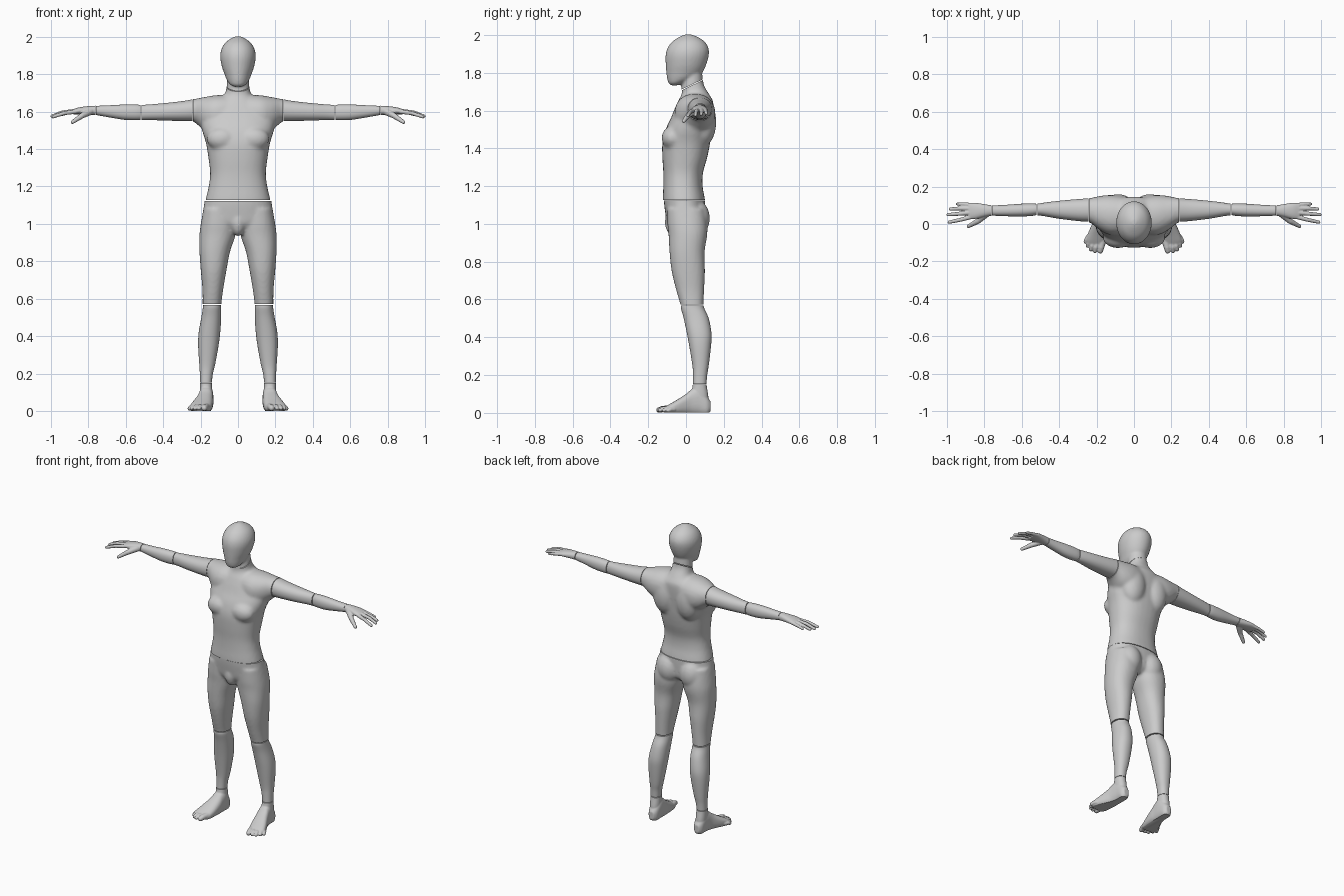
import bpy, bmesh, math
from mathutils import Vector, Matrix

grey = bpy.data.materials.new("light grey")
grey.diffuse_color = (0.6, 0.6, 0.6, 1)


def loft(axis, rings, n=2.2, seg=32, sub=4):
    """Closed tube along an axis; ring = (position, u0, u1, v0, v1) bounds."""
    order = {"x": (2, 0, 1), "y": (0, 2, 1), "z": (0, 1, 2)}[axis]  # slots in (u, v, t)

    def build(bm):
        P = [rings[0]] + list(rings) + [rings[-1]]
        fine = []
        for i in range(1, len(P) - 2):
            for k in range(sub):
                s = k / sub
                fine.append([0.5 * (2 * b + (c - a) * s + (2 * a - 5 * b + 4 * c - d) * s * s
                                    + (3 * b - a - 3 * c + d) * s ** 3)
                             for a, b, c, d in zip(*P[i - 1:i + 3])])
        fine.append(rings[-1])
        loops = []
        for t, u0, u1, v0, v1 in fine:
            loop = []
            for j in range(seg):
                a = math.tau * j / seg
                c, s = math.cos(a), math.sin(a)
                u = (u0 + u1) / 2 + (u1 - u0) / 2 * math.copysign(abs(c) ** (2 / n), c)
                v = (v0 + v1) / 2 + (v1 - v0) / 2 * math.copysign(abs(s) ** (2 / n), s)
                loop.append(bm.verts.new([(u, v, t)[o] for o in order]))
            loops.append(loop)
        for A, B in zip(loops, loops[1:]):
            for j in range(seg):
                bm.faces.new((A[j], A[(j + 1) % seg], B[(j + 1) % seg], B[j]))
        bm.faces.new(loops[0])
        bm.faces.new(loops[-1])
    return build


def blob(center, radii):
    def build(bm):
        m = Matrix.Translation(center) @ Matrix.Diagonal((*radii, 1))
        bmesh.ops.create_uvsphere(bm, u_segments=32, v_segments=20, radius=1, matrix=m)
    return build


def digit(r0, r1, *pts):
    """Tapered finger or toe through the points."""
    def build(bm):
        P = [Vector(p) for p in pts]
        R = [r0 + (r1 - r0) * i / (len(P) - 1) for i in range(len(P))]
        for p, r in zip(P, R):
            blob(p, (r, r, r))(bm)
        for a, b, ra, rb in zip(P, P[1:], R, R[1:]):
            d = b - a
            m = Matrix.Translation((a + b) / 2) @ d.to_track_quat("Z", "Y").to_matrix().to_4x4()
            bmesh.ops.create_cone(bm, cap_ends=True, segments=20, radius1=ra, radius2=rb,
                                  depth=d.length, matrix=m)
    return build


def finish(name, bm):
    bmesh.ops.recalc_face_normals(bm, faces=bm.faces)
    me = bpy.data.meshes.new(name)
    bm.to_mesh(me)
    me.materials.append(grey)
    ob = bpy.data.objects.new(name, me)
    bpy.context.collection.objects.link(ob)
    bpy.ops.object.select_all(action="DESELECT")
    ob.select_set(True)
    bpy.context.view_layer.objects.active = ob
    bpy.ops.object.shade_smooth_by_angle(angle=math.radians(45))


def part(name, shapes, center=False, voxel=0, smooth=4, cuts=()):
    """Blend shapes into one skin, trim at the seams; side parts are mirrored."""
    bm = bmesh.new()
    for s in shapes:
        s(bm)
    bmesh.ops.recalc_face_normals(bm, faces=bm.faces)
    if voxel:
        tmp = bpy.data.objects.new("tmp", bpy.data.meshes.new("tmp"))
        bm.to_mesh(tmp.data)
        bpy.context.collection.objects.link(tmp)
        if center:
            mi = tmp.modifiers.new("mirror", "MIRROR")
            mi.use_mirror_merge = False
        re = tmp.modifiers.new("skin", "REMESH")
        re.mode, re.voxel_size = "VOXEL", voxel
        sm = tmp.modifiers.new("soften", "SMOOTH")
        sm.factor, sm.iterations = 0.5, smooth
        dg = bpy.context.evaluated_depsgraph_get()
        bm.clear()
        bm.from_mesh(bpy.data.meshes.new_from_object(tmp.evaluated_get(dg)))
        bpy.data.objects.remove(tmp)
    for co, no in cuts:
        bmesh.ops.bisect_plane(bm, geom=bm.verts[:] + bm.edges[:] + bm.faces[:], dist=1e-5,
                               plane_co=co, plane_no=no, clear_outer=True)
        bmesh.ops.holes_fill(bm, edges=[e for e in bm.edges if e.is_boundary], sides=0)
    if center:
        finish(name, bm)
        return
    finish(name + "_left", bm)
    bmesh.ops.scale(bm, vec=(-1, 1, 1), verts=bm.verts)
    finish(name + "_right", bm)


def sym(*rows):
    return [(t, -w, w, y0, y1) for t, w, y0, y1 in rows]


# Head with upper neck
NECK, TILT = Vector((0, 0.035, 1.737)), Vector((0, -0.43, 0.9))
part("head", [
    loft("z", sym((1.733, .02, -.078, -.045), (1.745, .042, -.092, -.01), (1.77, .06, -.1, .05),
                  (1.8, .072, -.104, .085), (1.84, .086, -.107, .106), (1.89, .095, -.108, .12),
                  (1.93, .09, -.098, .119), (1.965, .071, -.072, .098), (1.99, .04, -.034, .06),
                  (2.003, .012, -.003, .025)), n=2),
    loft("z", sym((1.66, .062, -.03, .1), (1.73, .06, -.024, .09), (1.82, .056, -.02, .085)), n=2)],
    center=True, voxel=.007, cuts=[(NECK + TILT * .002, -TILT)])

# Torso with chest, back muscles and shoulders
part("torso", [
    loft("z", sym((1.07, .18, -.12, .105), (1.13, .173, -.123, .1), (1.2, .157, -.12, .088),
                  (1.27, .149, -.12, .09), (1.35, .158, -.125, .112), (1.43, .171, -.125, .128),
                  (1.5, .192, -.108, .136), (1.56, .198, -.08, .142), (1.61, .17, -.06, .145),
                  (1.65, .12, -.042, .143), (1.69, .073, -.022, .12), (1.74, .06, -.022, .093),
                  (1.8, .058, -.022, .09)), n=2.3),
    loft("x", [(.04, -.05, .145, 1.5, 1.69), (.12, -.06, .155, 1.48, 1.688),
               (.18, -.035, .15, 1.5, 1.678), (.24, .01, .138, 1.548, 1.667),
               (.29, .01, .138, 1.548, 1.667)]),
    blob((.085, -.072, 1.455), (.082, .057, .062)),
    blob((.085, .09, 1.54), (.085, .07, .13))],
    center=True, voxel=.01, smooth=6,
    cuts=[((0, 0, 1.127), (0, 0, -1)), ((.24, 0, 0), (1, 0, 0)), ((-.24, 0, 0), (-1, 0, 0)),
          (NECK - TILT * .002, TILT)])

# Hips and thighs
part("hips_and_thighs", [
    loft("z", sym((1.18, .176, -.117, .098), (1.12, .179, -.117, .1), (1.06, .188, -.11, .1),
                  (1.0, .185, -.098, .095), (.965, .12, -.07, .06))),
    loft("z", [(1.08, .02, .185, -.1, .1), (1.0, .008, .199, -.098, .112), (.94, .013, .206, -.092, .112),
               (.85, .043, .206, -.087, .098), (.75, .062, .199, -.076, .1), (.65, .079, .19, -.052, .096),
               (.57, .089, .189, -.029, .092), (.52, .089, .189, -.02, .092)]),
    blob((.083, .048, 1.03), (.08, .078, .1)),
    blob((0, -.062, 1.01), (.042, .05, .075))],
    center=True, voxel=.009, smooth=5,
    cuts=[((0, 0, 1.123), (0, 0, 1)), ((0, 0, .573), (0, 0, -1))])

# Lower legs
part("lower_leg", [loft("z", [
    (.152, .14, .203, .037, .108), (.2, .134, .204, .037, .112), (.25, .122, .207, .034, .12),
    (.35, .104, .213, .018, .132), (.42, .095, .21, .005, .135), (.5, .09, .196, -.012, .12),
    (.55, .09, .188, -.026, .098), (.567, .092, .186, -.027, .093)])])

# Feet with five toes
part("foot", [
    loft("y", [(-.112, .155, .248, .0, .032), (-.09, .146, .258, -.01, .045), (-.05, .137, .246, -.01, .068),
               (0, .132, .224, -.01, .1), (.03, .132, .213, -.01, .125), (.07, .132, .206, -.01, .14),
               (.11, .138, .2, -.01, .09), (.13, .152, .186, .01, .06)], n=2.5),
    loft("z", [(.03, .14, .2, .03, .12), (.09, .137, .204, .025, .118), (.15, .139, .204, .036, .109),
               (.2, .139, .204, .036, .109)]),
    digit(.019, .015, (.168, -.09, .022), (.176, -.125, .02), (.18, -.143, .015)),
    digit(.013, .011, (.193, -.09, .023), (.204, -.125, .024), (.208, -.145, .014)),
    digit(.013, .011, (.212, -.085, .022), (.225, -.117, .023), (.23, -.136, .014)),
    digit(.012, .01, (.23, -.078, .02), (.243, -.103, .021), (.248, -.117, .013)),
    digit(.012, .01, (.243, -.065, .018), (.255, -.083, .018), (.26, -.095, .012))],
    voxel=.004, smooth=3, cuts=[((0, 0, .149), (0, 0, 1)), ((0, 0, .001), (0, 0, -1))])

# Arms
part("upper_arm", [loft("x", [
    (.243, .012, .137, 1.549, 1.666), (.3, .016, .133, 1.55, 1.656), (.4, .028, .124, 1.553, 1.645),
    (.48, .042, .114, 1.556, 1.638), (.517, .047, .108, 1.556, 1.636)])])
part("forearm", [loft("x", [
    (.521, .048, .108, 1.557, 1.636), (.55, .043, .11, 1.555, 1.638), (.61, .04, .108, 1.557, 1.638),
    (.69, .042, .102, 1.57, 1.634), (.758, .045, .099, 1.582, 1.631)])])

# Hands with four fingers and a thumb
part("hand", [
    loft("x", [(.72, .044, .1, 1.582, 1.632), (.76, .044, .1, 1.582, 1.632), (.8, .038, .106, 1.584, 1.63),
               (.85, .027, .114, 1.586, 1.623), (.885, .026, .113, 1.586, 1.612)]),
    digit(.012, .009, (.87, .038, 1.6), (.93, .022, 1.592), (.988, .01, 1.573)),
    digit(.012, .009, (.875, .061, 1.603), (.94, .054, 1.596), (.994, .05, 1.576)),
    digit(.012, .009, (.87, .083, 1.603), (.93, .083, 1.595), (.982, .08, 1.58)),
    digit(.011, .008, (.86, .102, 1.602), (.91, .106, 1.594), (.945, .107, 1.584)),
    digit(.02, .01, (.79, .055, 1.602), (.835, .015, 1.578), (.885, -.012, 1.544))],
    voxel=.0035, smooth=3, cuts=[((.761, 0, 0), (-1, 0, 0))])
